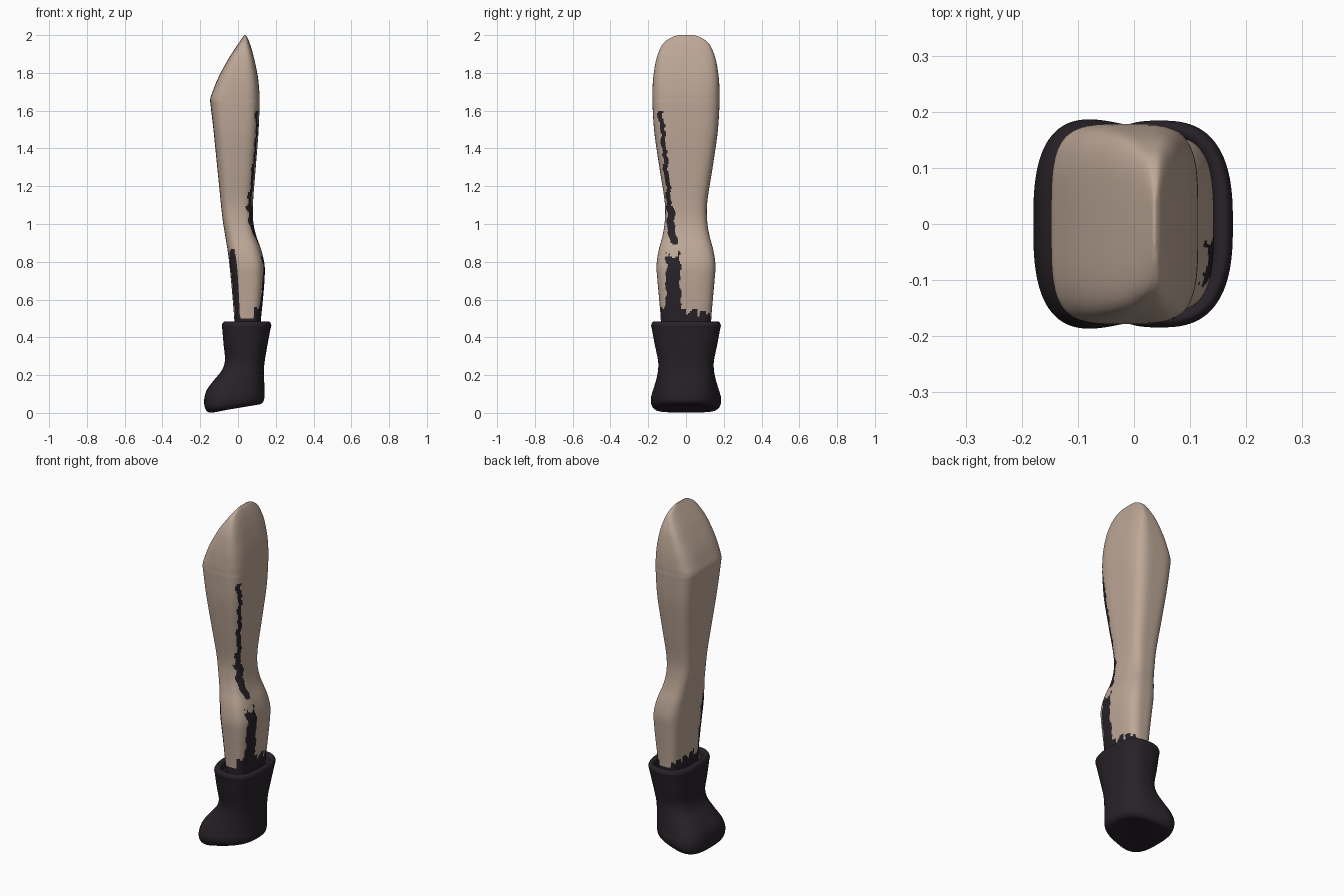
import bpy, math, random
random.seed(4)
SEG = 160


def material(name, rgb):
    m = bpy.data.materials.new(name)
    m.diffuse_color = (*rgb, 1)
    return m


skin = material("tan", (0.51, 0.39, 0.31))
dark = material("dark", (0.021, 0.016, 0.021))


def spline(keys, steps):
    """Catmull-Rom rows through the key rows."""
    k = [keys[0]] + keys + [keys[-1]]
    out = []
    for i in range(1, len(k) - 2):
        for s in range(steps):
            t = s / steps
            out.append([0.5 * (2 * b + (c - a) * t + (2 * a - 5 * b + 4 * c - d) * t * t
                               + (3 * b - a - 3 * c + d) * t ** 3)
                        for a, b, c, d in zip(*k[i - 1:i + 3])])
    return out + [list(keys[-1])]


def loft(name, keys, steps, mats):
    """Rows: left x, left z, right x, right z, left half depth, right half depth, squareness."""
    rows = spline(keys, steps)
    verts, faces = [], []
    for xl, zl, xr, zr, hl, hr, n in rows:
        for i in range(SEG):
            t = 2 * math.pi * i / SEG
            c, s = math.cos(t), math.sin(t)
            r = (abs(c) ** n + abs(s) ** n) ** (-1 / n)
            f = (c * r + 1) / 2
            verts.append((xl + (xr - xl) * f, s * r * (hl + (hr - hl) * f), zl + (zr - zl) * f))
    for j in range(len(rows) - 1):
        for i in range(SEG):
            k = (i + 1) % SEG
            faces.append((j * SEG + i, j * SEG + k, (j + 1) * SEG + k, (j + 1) * SEG + i))
    faces.append(tuple(range(SEG))[::-1])
    faces.append(tuple(range((len(rows) - 1) * SEG, len(rows) * SEG)))
    me = bpy.data.meshes.new(name)
    me.from_pydata(verts, [], faces)
    for m in mats:
        me.materials.append(m)
    me.shade_smooth()
    ob = bpy.data.objects.new(name, me)
    bpy.context.collection.objects.link(ob)
    return ob


# leg: z, left x, right x, half depth, squareness
leg_profile = [
    (0.40, -0.015, 0.115, 0.13, 3.2), (0.50, -0.02, 0.122, 0.134, 3.2),
    (0.60, -0.028, 0.132, 0.142, 3.2), (0.70, -0.037, 0.140, 0.151, 3.2),
    (0.78, -0.045, 0.141, 0.156, 3.2), (0.86, -0.055, 0.124, 0.145, 3.2),
    (0.94, -0.068, 0.096, 0.124, 3.2), (1.02, -0.081, 0.080, 0.112, 3.3),
    (1.12, -0.092, 0.080, 0.113, 3.4), (1.30, -0.110, 0.094, 0.141, 3.7),
    (1.48, -0.128, 0.108, 0.167, 4), (1.62, -0.144, 0.114, 0.177, 4),
    (1.66, -0.147, 0.114, 0.178, 4), (1.70, -0.135, 0.113, 0.178, 4),
    (1.78, -0.102, 0.105, 0.173, 4), (1.87, -0.053, 0.087, 0.158, 4),
    (1.93, -0.015, 0.071, 0.136, 3.5), (1.965, 0.009, 0.059, 0.112, 3),
    (1.99, 0.026, 0.048, 0.072, 3), (2.0, 0.033, 0.040, 0.04, 3)]
leg = loft("leg", [(xl, z, xr, z, h, h, n) for z, xl, xr, h, n in leg_profile], 10, [skin, dark])

# dark streaks on the leg with ragged ends
jag = [random.uniform(-0.025, 0.025) for _ in range(40)]
for p in leg.data.polygons:
    x, y, z = p.center
    ragged = jag[int((y + 0.2) * 95) % 40]
    side = p.normal.x
    wob = 0.004 * math.sin(z * 43) + 0.003 * math.sin(z * 91)
    mid = -0.07 - 0.065 * (z - 0.92) / 0.68
    streak = 0.91 + ragged < z < 1.60 and abs(y - mid - wob) < 0.012 + 0.008 * (z < 1.1)
    patch = z < 0.84 + ragged and abs(y + 0.068 - wob) < 0.037 + 0.04 * max(0, 0.7 - z)
    hem = z < 0.535 + ragged
    left_patch = y < -0.085 + wob and 0.48 < z < 0.85 + ragged
    if (side > 0.3 and (streak or patch or hem)) or \
       (side < -0.5 and (left_patch or z < 0.515 + ragged)) or z < 0.49 + ragged * 0.4:
        p.material_index = 1

# boot from the sole up, over the rim and down inside the cuff
boot = loft("boot", [
    (-0.120, 0.004, 0.090, 0.046, 0.145, 0.085, 2.6),
    (-0.155, 0.003, 0.115, 0.045, 0.182, 0.115, 2.8),
    (-0.175, 0.027, 0.134, 0.060, 0.207, 0.135, 2.8),
    (-0.179, 0.070, 0.140, 0.085, 0.212, 0.144, 2.8),
    (-0.166, 0.120, 0.140, 0.120, 0.194, 0.145, 2.8),
    (-0.130, 0.170, 0.139, 0.160, 0.172, 0.145, 2.7),
    (-0.086, 0.225, 0.137, 0.215, 0.152, 0.145, 2.7),
    (-0.069, 0.280, 0.141, 0.270, 0.148, 0.148, 2.7),
    (-0.076, 0.360, 0.156, 0.360, 0.165, 0.165, 2.7),
    (-0.083, 0.440, 0.171, 0.440, 0.180, 0.180, 2.7),
    (-0.085, 0.465, 0.176, 0.465, 0.184, 0.184, 2.7),
    (-0.073, 0.483, 0.165, 0.483, 0.174, 0.174, 2.7),
    (-0.050, 0.475, 0.145, 0.475, 0.157, 0.157, 2.8),
    (-0.040, 0.440, 0.136, 0.440, 0.148, 0.148, 3.0),
    (-0.010, 0.425, 0.110, 0.425, 0.120, 0.120, 3.0)], 6, [dark])
